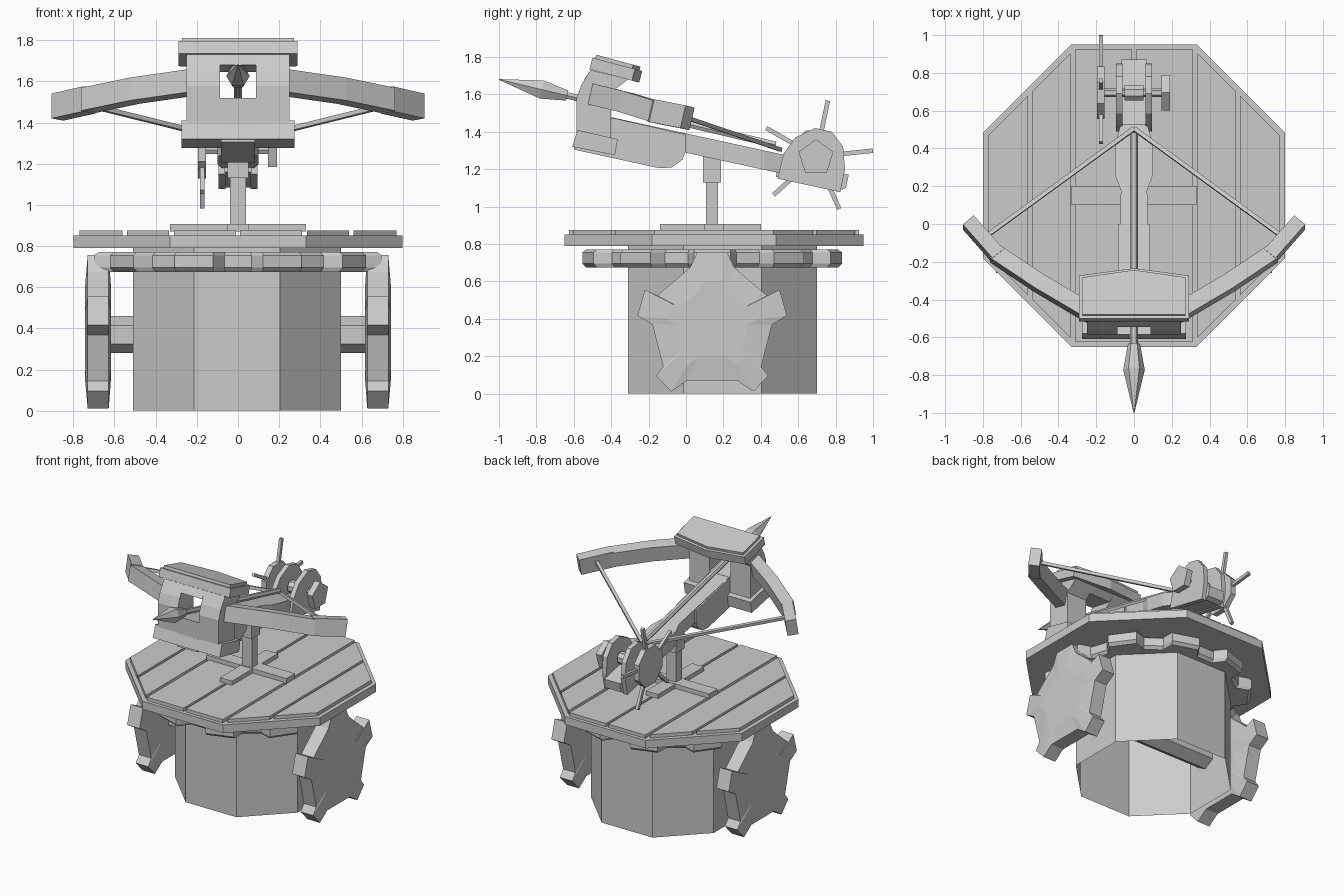
import bpy, bmesh, math
from mathutils import Vector, Matrix

if "Cube" in bpy.data.objects:
    bpy.data.objects.remove(bpy.data.objects["Cube"])

grey = bpy.data.materials.new("grey")
grey.diffuse_color = (0.6, 0.6, 0.6, 1)
grey.use_nodes = True
grey.node_tree.nodes["Principled BSDF"].inputs["Base Color"].default_value = grey.diffuse_color
TILT = math.radians(13)


def loft(name, rings, caps=(True, True)):
    """Join a list of equal-length point rings into one flat-faced object."""
    bm = bmesh.new()
    vr = [[bm.verts.new(p) for p in r] for r in rings]
    n = len(rings[0])
    for a, b in zip(vr, vr[1:]):
        for i in range(n):
            j = (i + 1) % n
            bm.faces.new((a[i], a[j], b[j], b[i]))
    if caps[0]:
        bm.faces.new(vr[0][::-1])
    if caps[1]:
        bm.faces.new(vr[-1])
    bmesh.ops.remove_doubles(bm, verts=bm.verts, dist=1e-5)
    bmesh.ops.recalc_face_normals(bm, faces=bm.faces)
    me = bpy.data.meshes.new(name)
    bm.to_mesh(me)
    bm.free()
    me.materials.append(grey)
    ob = bpy.data.objects.new(name, me)
    bpy.context.collection.objects.link(ob)
    return ob


def prism_x(name, pts, x0, x1):
    return loft(name, [[(x, y, z) for y, z in pts] for x in (x0, x1)])


def prism_z(name, pts, z0, z1, caps=(True, True)):
    return loft(name, [[(x, y, z) for x, y in pts] for z in (z0, z1)], caps)


def box(name, x0, x1, y0, y1, z0, z1):
    return prism_z(name, [(x0, y0), (x1, y0), (x1, y1), (x0, y1)], z0, z1)


def ngon(cx, cy, r, n, start=0.0):
    return [(cx + r * math.cos(start + math.tau * i / n),
             cy + r * math.sin(start + math.tau * i / n)) for i in range(n)]


def beam(name, path, hw, hh):
    """Rectangular bar through the path; its height follows the weapon's tilt."""
    path = [Vector(p) for p in path]
    up = Vector((0, math.sin(TILT), math.cos(TILT)))
    side = (path[-1] - path[0]).cross(up).normalized()
    return loft(name, [[p + side * a * hw + up * b * hh for a, b in
                        ((-1, -1), (1, -1), (1, 1), (-1, 1))] for p in path])


def tilted(ob, y, z, angle):
    ob.data.transform(Matrix.Translation((0, y, z)) @ Matrix.Rotation(-angle, 4, 'X'))


# Base drum, open underneath
A8 = math.pi / 8
prism_z("base_drum", ngon(-0.005, 0.195, 0.505 / math.cos(A8), 8, A8), 0, 0.79, (False, True))

# Turning gear under the deck
gear = []
for t in range(10):
    c = math.tau * t / 10
    for r, d in ((0.62, -12), (0.705, -8), (0.705, 8), (0.62, 12)):
        a = c + math.radians(d)
        gear.append((r * math.cos(a), r * math.sin(a)))
loft("turning_gear", [[(x * s, 0.14 + y * s, z) for x, y in gear]
                      for s, z in ((0.97, 0.675), (1, 0.695), (1, 0.755), (0.97, 0.77))])

# Toothed side wheels and axle
half = [(0.08, 0.757), (0.118, 0.674), (0.293, 0.524), (0.36, 0.556), (0.4, 0.417),
        (0.32, 0.369), (0.262, 0.144), (0.3, 0.096), (0.22, 0.011), (0.134, 0.07)]
wheel = [(0.14 + a, z) for a, z in half] + [(0.14 - a, z) for a, z in half[::-1]]
for s, side in ((1, "right"), (-1, "left")):
    rings = []
    for x, k in ((0.617, 0.6), (0.628, 1), (0.73, 1), (0.743, 0.6)):
        rings.append([(s * x, 0.14 + (y - 0.14) * k, 0.37 + (z - 0.37) * k) for y, z in wheel])
    loft(side + "_wheel", rings)
prism_x("wheel_axle", ngon(0.14, 0.37, 0.09, 6, math.pi / 2), -0.63, 0.63)

# Octagonal deck and planks
prism_z("deck", ngon(0, 0.15, 0.8 / math.cos(A8), 8, A8), 0.79, 0.85)
for a, b in ((0.01, 0.312), (0.335, 0.54), (0.56, 0.77)):
    ya, yb = (min(0.775, 1.089 - x) for x in (a, b))
    for s in (1, -1):
        prism_z("deck_plank", [(s * a, 0.15 - ya), (s * b, 0.15 - yb),
                               (s * b, 0.15 + yb), (s * a, 0.15 + ya)], 0.85, 0.875)

# Cross foot and post
box("foot_bar_across", -0.33, 0.33, 0.1, 0.2, 0.87, 0.908)
box("foot_bar_along", -0.05, 0.05, -0.14, 0.4, 0.87, 0.906)
box("post", -0.04, 0.04, 0.107, 0.172, 0.87, 1.2)
box("post_collar", -0.05, 0.05, 0.09, 0.188, 1.13, 1.275)

# Stock: slanted bar that flares toward the rear
rings = []
for y, w in ((-0.55, 0.075), (0.18, 0.07), (0.26, 0.1), (0.42, 0.1), (0.53, 0.07)):
    top, bot = 1.391 - 0.218 * y, 1.288 - 0.218 * y
    rings.append([(-w, y, bot), (w, y, bot), (w, y, top), (-w, y, top)])
loft("stock", rings)
prism_x("stock_belly", [(-0.6, 1.305), (-0.14, 1.205), (-0.075, 1.21), (-0.02, 1.25),
                        (0, 1.3), (0, 1.385), (-0.39, 1.474), (-0.58, 1.43)], -0.083, 0.083)

# Front frame with a window for the bolt
pier = [(-0.51, 1.73), (-0.56, 1.65), (-0.585, 1.58), (-0.585, 1.4),
        (-0.40, 1.36), (-0.40, 1.61), (-0.31, 1.68)]
prism_x("frame_pier_right", pier, 0.087, 0.25)
prism_x("frame_pier_left", pier, -0.25, -0.087)
prism_x("frame_sill", [(-0.585, 1.52), (-0.585, 1.4), (-0.4, 1.36), (-0.4, 1.48)], -0.087, 0.087)
prism_x("frame_lintel", [(-0.51, 1.73), (-0.545, 1.68), (-0.36, 1.645), (-0.31, 1.68)], -0.087, 0.087)
prism_x("frame_bottom_block", [(-0.58, 1.41), (-0.365, 1.36), (-0.38, 1.275), (-0.608, 1.32)],
        -0.275, 0.275)
for name, w, d, z0, z1 in (("frame_cap", 0.29, 0, -0.042, 0.022),
                           ("frame_cap_top", 0.272, 0.015, 0.022, 0.042)):
    cap = prism_z(name, [(-w, -0.135 + d), (w, -0.135 + d), (w, 0.1 - d),
                         (0, 0.14 - d), (-w, 0.1 - d)], z0, z1)
    tilted(cap, -0.375, 1.74, math.radians(15))

# Bow arms, tip blocks and string
for s, side in ((1, "right"), (-1, "left")):
    beam(side + "_bow_arm", [(s * 0.22, -0.48, 1.595), (s * 0.5, -0.315, 1.555),
                             (s * 0.74, -0.155, 1.505)], 0.043, 0.057)
    beam(side + "_bow_tip", [(s * 0.72, -0.17, 1.51), (s * 0.877, 0.008, 1.475)], 0.038, 0.062)
    beam(side + "_string", [(s * 0.79, -0.07, 1.5), (0, 0.505, 1.305)], 0.011, 0.011)

# Bolt lying along the stock
rings = []
for d, r in ((0, 0.002), (0.235, 0.057), (0.375, 0.032), (0.375, 0.02), (1.52, 0.02)):
    rings.append([(x, y, d) for x, y in ngon(0, 0, r, 6)])
bolt = loft("bolt", rings)
bolt.data.transform(Matrix.Translation((0, -1, 1.68)) @
                    Matrix.Rotation(-math.pi / 2 - math.radians(13.3), 4, 'X'))

# Winch housing at the rear
WY, WZ = 0.695, 1.267
cheek = [(0.49, 1.15), (0.52, 1.28), (0.585, 1.37), (0.69, 1.42), (0.78, 1.4),
         (0.84, 1.32), (0.85, 1.2), (0.825, 1.077)]
prism_x("winch_cheek_right", cheek, 0.06, 0.095)
prism_x("winch_cheek_left", cheek, -0.095, -0.06)
prism_x("winch_floor", [(0.48, 1.16), (0.5, 1.26), (0.87, 1.17), (0.855, 1.1), (0.82, 1.085)],
        -0.065, 0.065)
prism_x("winch_axle", ngon(WY, WZ, 0.022, 6), -0.19, 0.18)
prism_x("winch_roller", ngon(WY, WZ, 0.045, 8, A8), -0.05, 0.05)
prism_x("winch_knob", ngon(WY, WZ - 0.005, 0.098, 5, math.pi / 2), 0.145, 0.19)
prism_x("crank_disc", ngon(WY, WZ, 0.15, 8, A8), -0.195, -0.155)

# Crank spokes
for i in range(5):
    a = math.radians(6 + 72 * i)
    u, v = Vector((math.cos(a), math.sin(a))), Vector((-math.sin(a), math.cos(a))) * 0.012
    c = Vector((WY, WZ))
    prism_x("crank_spoke", [c + v, c - v, c + u * 0.306 - v, c + u * 0.306 + v], -0.185, -0.163)
